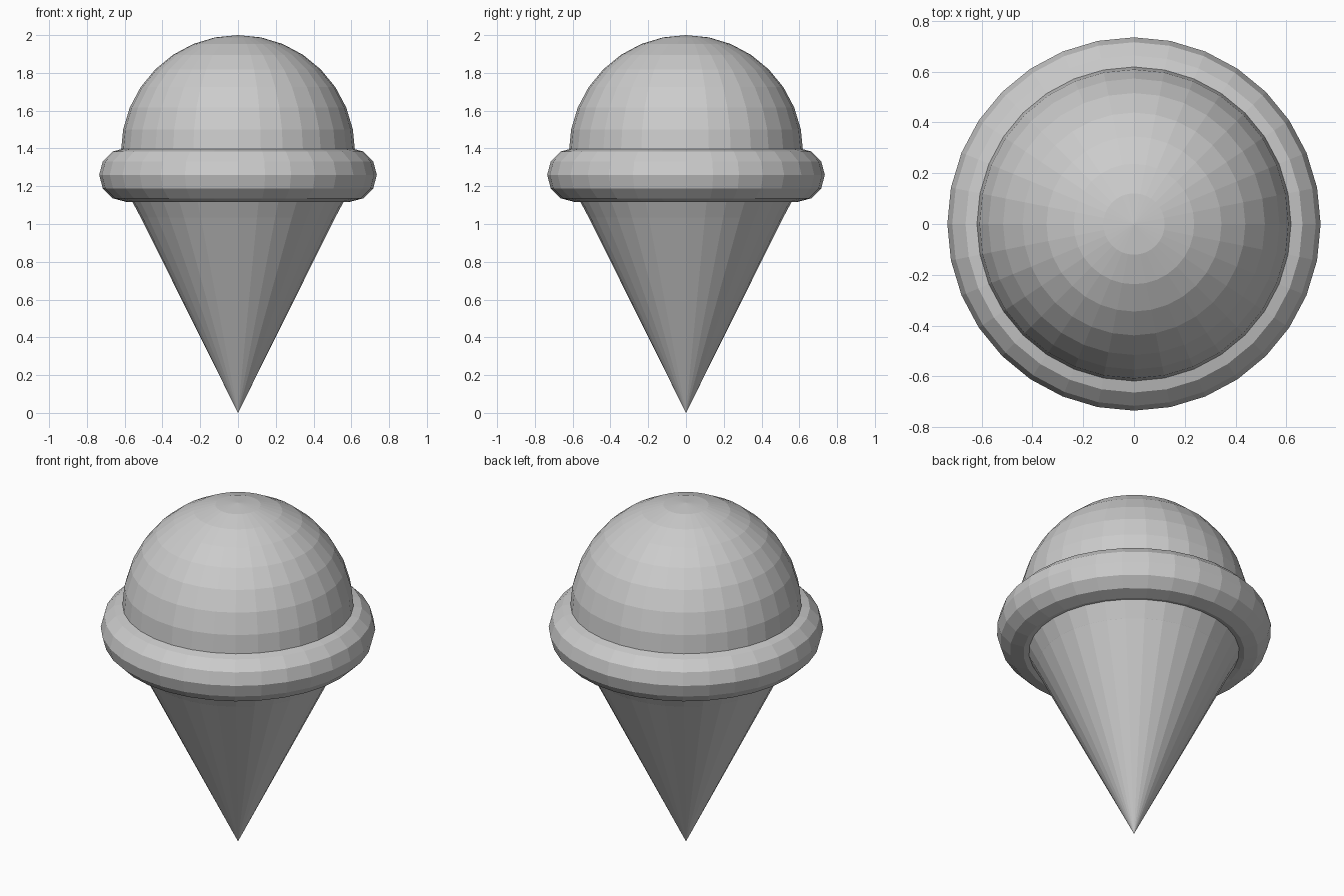
import bpy
from math import cos, sin, pi

if "Cube" in bpy.data.objects:
    bpy.data.objects.remove(bpy.data.objects["Cube"])

SIDES = 32


def lathe(name, profile, closed=False):
    """Spin an (r, z) profile around z; points at r = 0 become poles."""
    verts, rows, faces = [], [], []
    for r, z in profile:
        n = 1 if r < 1e-6 else SIDES
        rows.append([len(verts) + (i % n) for i in range(SIDES)])
        verts += [(r * cos(2 * pi * i / SIDES), r * sin(2 * pi * i / SIDES), z) for i in range(n)]
    pairs = list(zip(rows, rows[1:])) + ([(rows[-1], rows[0])] if closed else [])
    for a, b in pairs:
        for i in range(SIDES):
            j = (i + 1) % SIDES
            faces.append(list(dict.fromkeys((a[i], a[j], b[j], b[i]))))
    mesh = bpy.data.meshes.new(name)
    mesh.from_pydata(verts, [], faces)
    obj = bpy.data.objects.new(name, mesh)
    bpy.context.collection.objects.link(obj)
    return obj


# Pointed cone with a flat lid hidden inside the rim
lathe("cone", [(0, 0), (0.622, 1.25), (0, 1.25)])

# Faceted scoop, 16 rings from bottom pole to top pole
lathe("scoop", [(0.62 * sin(pi * k / 16), 1.38 - 0.62 * cos(pi * k / 16)) for k in range(17)])

# Rounded rim with a 12-sided section
lathe("rim", [(0.592 + 0.143 * cos(pi * k / 6), 1.26 + 0.143 * sin(pi * k / 6)) for k in range(12)],
      closed=True)
